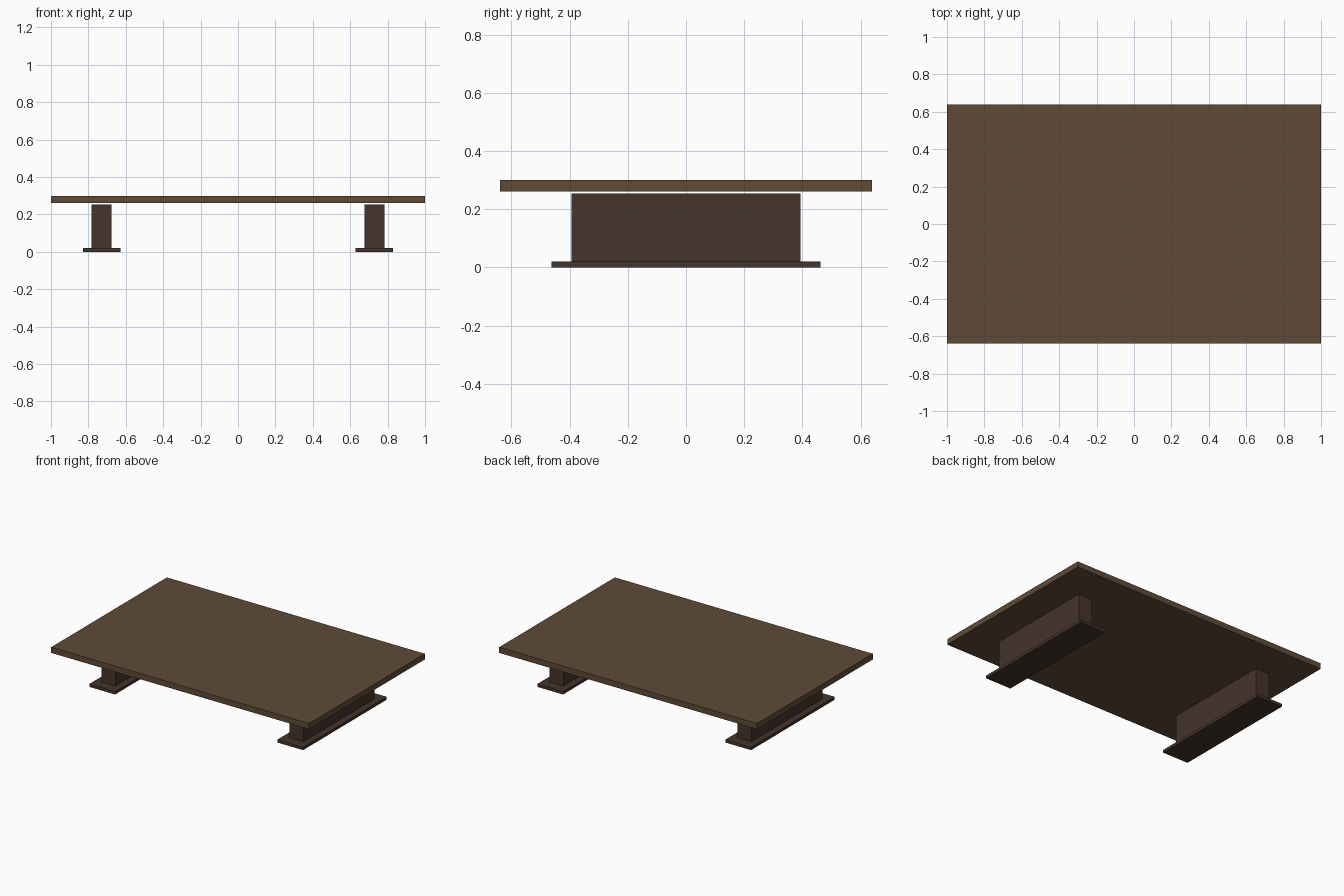
import bpy
import bmesh
from mathutils import Matrix, Vector

if "Cube" in bpy.data.objects:
    bpy.data.objects.remove(bpy.data.objects["Cube"])


def material(name, color):
    mat = bpy.data.materials.new(name)
    mat.diffuse_color = (*color, 1.0)
    mat.use_nodes = True
    mat.node_tree.nodes["Principled BSDF"].inputs["Base Color"].default_value = mat.diffuse_color
    return mat


def box(name, x, y, z, mat):
    """Box from (min, max) ranges along each axis."""
    size = Vector((x[1] - x[0], y[1] - y[0], z[1] - z[0]))
    centre = Vector((sum(x) / 2, sum(y) / 2, sum(z) / 2))
    bm = bmesh.new()
    bmesh.ops.create_cube(bm, size=1.0, matrix=Matrix.Diagonal((*size, 1.0)))
    mesh = bpy.data.meshes.new(name)
    bm.to_mesh(mesh)
    bm.free()
    mesh.materials.append(mat)
    obj = bpy.data.objects.new(name, mesh)
    obj.location = centre
    bpy.context.collection.objects.link(obj)
    return obj


top_wood = material("top_wood", (0.115, 0.07, 0.038))
dark_wood = material("dark_wood", (0.06, 0.035, 0.024))

# Table top
box("table_top", (-1.0, 1.0), (-0.64, 0.64), (0.26, 0.30), top_wood)

# Slab legs on flat feet, one pair per side; a thin shadow gap stays under the top
LEG_X = 0.729
for side, sign in (("left", -1), ("right", 1)):
    cx = sign * LEG_X
    box(f"{side}_leg", (cx - 0.0535, cx + 0.0535), (-0.393, 0.393), (0.02, 0.254), dark_wood)
    box(f"{side}_foot", (cx - 0.10, cx + 0.10), (-0.463, 0.463), (0.0, 0.02), dark_wood)
